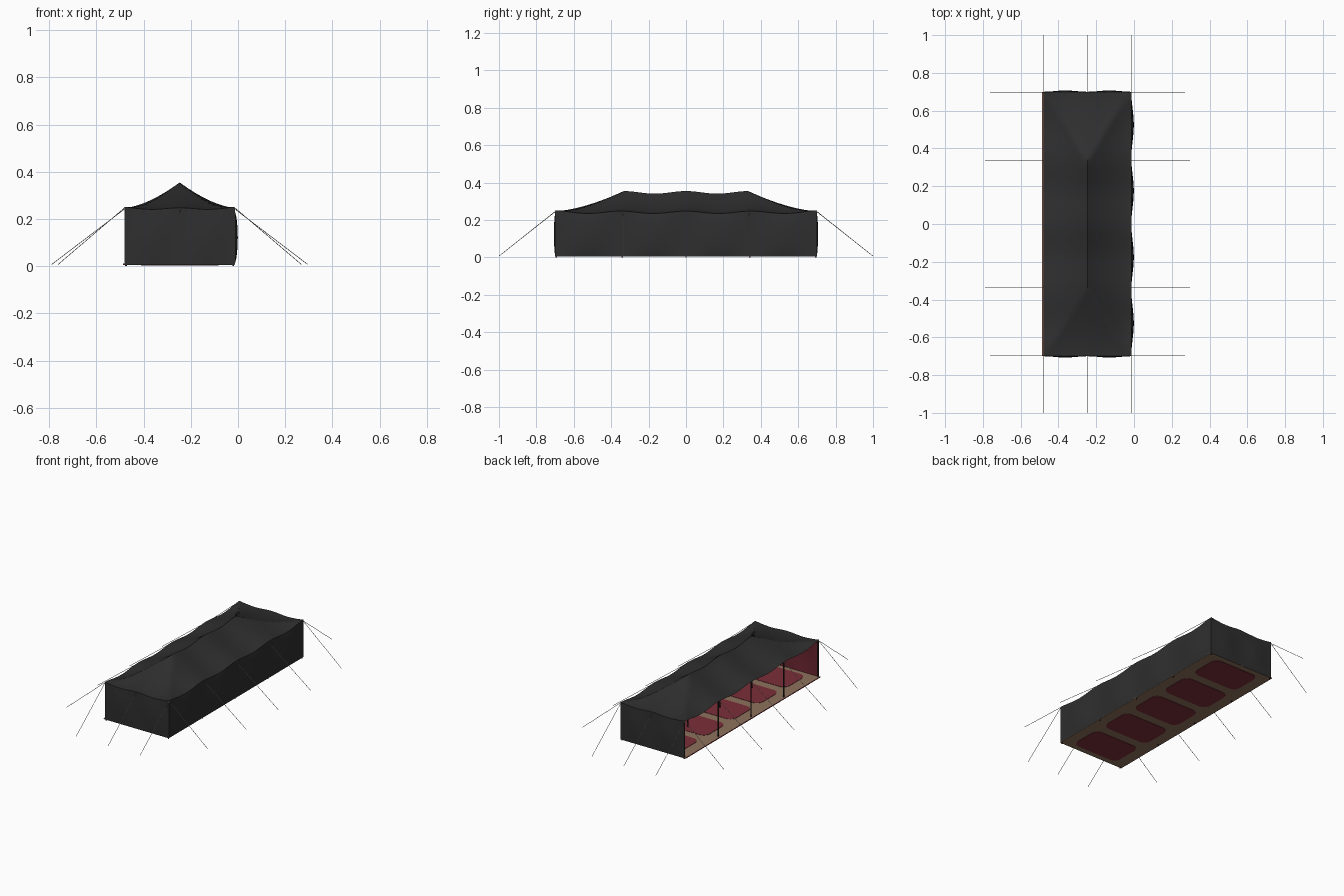
import bpy, bmesh, math
from mathutils import Vector

if "Cube" in bpy.data.objects:
    bpy.data.objects.remove(bpy.data.objects["Cube"])

CX, HW, HL, PEAK = -0.247, 0.233, 0.70, 0.333   # centre x, half width, half length, end mast y


def mat(name, rgb):
    m = bpy.data.materials.new(name)
    m.diffuse_color = (*rgb, 1)
    m.use_nodes = True
    m.node_tree.nodes["Principled BSDF"].inputs["Base Color"].default_value = m.diffuse_color
    return m


CANVAS = mat("charcoal canvas", (0.028, 0.028, 0.028))
LINING = mat("dark red lining", (0.14, 0.018, 0.028))
RUG = mat("carpet red", (0.20, 0.028, 0.040))
SAND = mat("tan floor", (0.27, 0.17, 0.11))
ROPE = mat("pale rope", (0.45, 0.44, 0.40))
POLE = mat("dark pole", (0.02, 0.018, 0.016))


def add(name, bm, material):
    me = bpy.data.meshes.new(name)
    bm.to_mesh(me)
    bm.free()
    me.materials.append(material)
    for p in me.polygons:
        p.use_smooth = True
    ob = bpy.data.objects.new(name, me)
    bpy.context.collection.objects.link(ob)
    bpy.ops.object.select_all(action='DESELECT')
    bpy.context.view_layer.objects.active = ob
    ob.select_set(True)
    bpy.ops.object.shade_smooth_by_angle(angle=math.radians(35))
    return ob


def sheet(name, f, nu, nv, material):
    """Cloth sheet from a function of u, v in 0..1."""
    bm = bmesh.new()
    g = [[bm.verts.new(f(i / nu, j / nv)) for j in range(nv + 1)] for i in range(nu + 1)]
    for i in range(nu):
        for j in range(nv):
            bm.faces.new((g[i][j], g[i + 1][j], g[i + 1][j + 1], g[i][j + 1]))
    return add(name, bm, material)


def box(name, lo, hi, material):
    bm = bmesh.new()
    bmesh.ops.create_cube(bm, size=1)
    for v in bm.verts:
        v.co = Vector([(a + b) / 2 + c * (b - a) for a, b, c in zip(lo, hi, v.co)])
    return add(name, bm, material)


def rod(name, a, b, r, material, sides=6):
    a, b = Vector(a), Vector(b)
    bm = bmesh.new()
    bmesh.ops.create_cone(bm, cap_ends=True, segments=sides, radius1=r, radius2=r,
                          depth=(b - a).length)
    bm.transform((b - a).to_track_quat('Z', 'Y').to_matrix().to_4x4())
    bmesh.ops.translate(bm, verts=bm.verts, vec=(a + b) / 2)
    return add(name, bm, material)


# Eaves scallop between the poles, the ridge sags between masts
def eave_side(y):
    lift = 0.004 * max(0, (abs(y) - 0.6) / 0.1)
    return 0.248 - 0.013 * math.sin(math.pi * y / 0.35) ** 2 + lift


def eave_end(x):
    t = (x - CX) / HW
    return 0.248 - 0.007 * math.sin(math.pi * t) ** 2 + 0.004 * max(0, (abs(t) - 0.85) / 0.15)


def roof(u, v):
    x, y = CX + HW * (2 * u - 1), HL * (2 * v - 1)
    t = abs(2 * u - 1)
    s = max(0.0, (abs(y) - PEAK) / (HL - PEAK))
    e = eave_end(x) if s > t else eave_side(y)
    ridge = 0.348 + (0.007 * math.cos(2 * math.pi * y / PEAK) if s == 0 else 0.007)
    m = max(t, s)
    return (x, y, e + (ridge - e) * (1 - m) ** 1.6)


sheet("canvas_roof", roof, 28, 84, CANVAS)
sheet("roof_underside", lambda u, v: tuple(Vector(roof(u, v)) - Vector((0, 0, 0.003))),
      28, 84, CANVAS)


# Back wall and end walls billow slightly; red lining sits just inside
def back_wall(off):
    def f(u, v):
        y = (HL - off) * (2 * u - 1)
        belly = 0.013 * math.sin(math.pi * y / 0.35) ** 2 * math.sin(math.pi * v) ** 0.6
        return (CX + HW - off + belly, y, 0.008 + v * (eave_side(y) - 0.008 - off * 0.3))
    return f


def end_wall(side, off):
    def f(u, v):
        x = CX + (HW - off) * (2 * u - 1)
        belly = 0.007 * math.sin(2 * math.pi * u) ** 2 * math.sin(math.pi * v)
        return (x, side * (HL - off + belly), 0.006 + v * (eave_end(x) - 0.006 - off * 0.3))
    return f


sheet("back_wall", back_wall(0), 64, 10, CANVAS)
sheet("back_lining", back_wall(0.005), 64, 10, LINING)
for side, tag in ((-1, "front"), (1, "rear")):
    sheet(tag + "_end_wall", end_wall(side, 0), 24, 10, CANVAS)
    sheet(tag + "_end_lining", end_wall(side, 0.005), 24, 10, LINING)

# Floor with a narrow red edge
X0, X1 = CX - HW - 0.004, CX + HW
box("floor", (X0, -HL, 0.006), (X1, HL, 0.011), SAND)
box("floor_red_edge", (X0 - 0.004, -HL, 0.006), (X0, HL, 0.011), RUG)

# Five rounded rugs, seen from above and below
for k in range(5):
    bm = bmesh.new()
    hx, hy, r = 0.165, 0.108, 0.045
    ring = []
    for q, (sx, sy) in enumerate(((1, 1), (-1, 1), (-1, -1), (1, -1))):
        for i in range(6):
            a = math.pi / 2 * (q + i / 5)
            ring.append(bm.verts.new((CX + sx * (hx - r) + r * math.cos(a),
                                      (k - 2) * 0.277 + sy * (hy - r) + r * math.sin(a), 0.004)))
    face = bm.faces.new(ring)
    ext = bmesh.ops.extrude_face_region(bm, geom=[face])
    top = [g for g in ext["geom"] if isinstance(g, bmesh.types.BMVert)]
    bmesh.ops.translate(bm, verts=top, vec=(0, 0, 0.009))
    if not any(len(f.verts) == 24 and f.calc_center_median().z < 0.005 for f in bm.faces):
        bm.faces.new([v for v in ring if v.is_valid])
    bmesh.ops.recalc_face_normals(bm, faces=bm.faces)
    add("rug_%d" % k, bm, RUG)

# Centre masts, side poles and corner poles
for y in (-PEAK, 0, PEAK):
    rod("mast", (CX, y, 0.005), (CX, y, 0.35), 0.005, POLE, 8)
for y in (-HL + 0.006, -0.34, 0, 0.34, HL - 0.006):
    for sx in (-1, 1):
        x = CX + sx * (HW - 0.006)
        rod("side_pole", (x, y, 0), (x, y, 0.243), 0.004, POLE, 8)

# Guy ropes: sides, corners (two directions) and ends
for sx in (-1, 1):
    ex = CX + sx * HW
    for y in (-0.335, 0, 0.335):
        rod("side_rope", (ex, y, 0.243), (CX + sx * 0.542, y, 0.008), 0.0013, ROPE)
    for sy in (-1, 1):
        y = sy * (HL - 0.005)
        rod("corner_rope", (ex, y, 0.248), (CX + sx * 0.515, y, 0.008), 0.0013, ROPE)
        rod("corner_rope", (ex, y, 0.248), (ex, sy * 0.999, 0.008), 0.0013, ROPE)
for sy in (-1, 1):
    rod("end_rope", (CX, sy * HL, 0.246), (CX, sy * 0.999, 0.008), 0.0013, ROPE)
